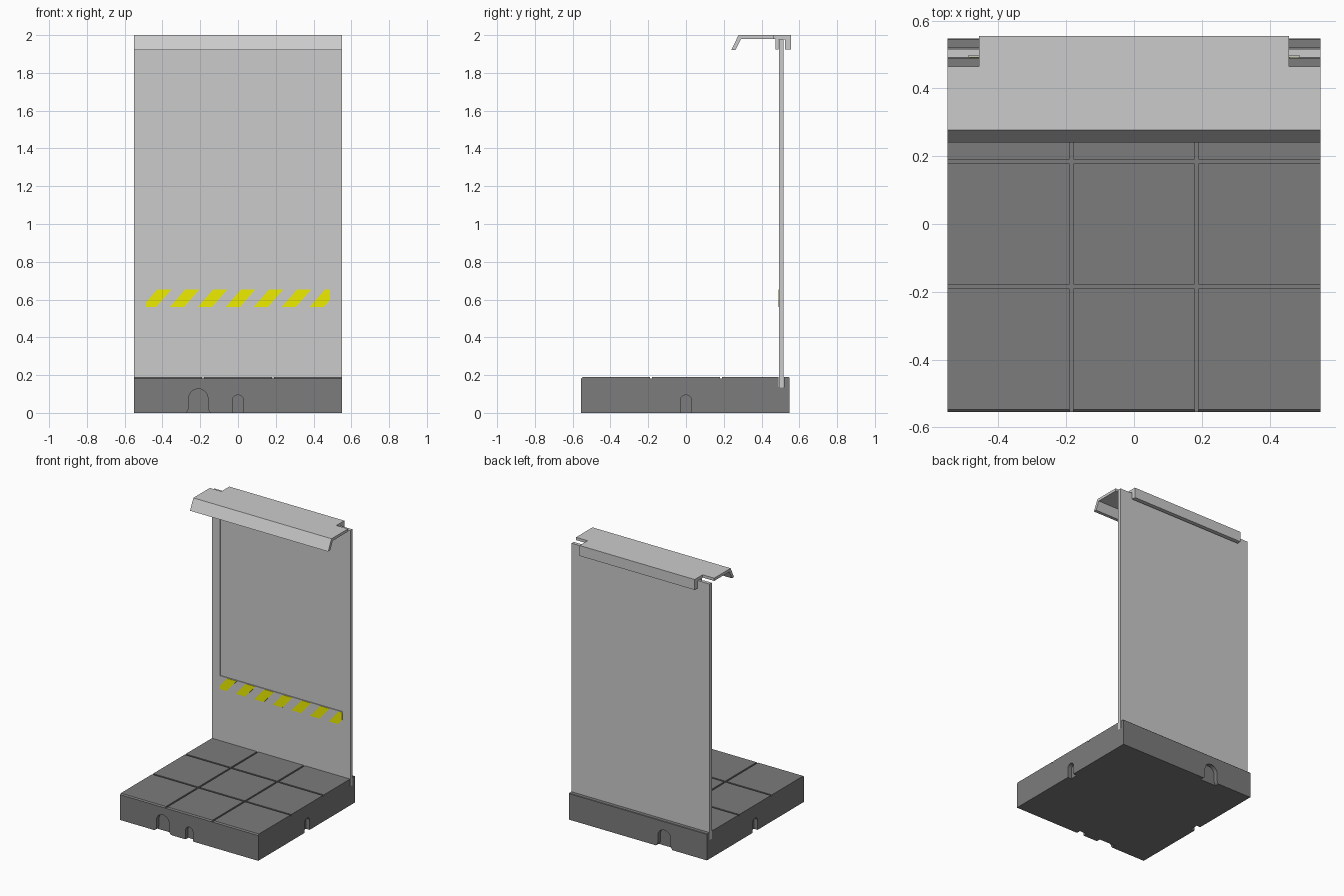
import bpy, bmesh
from math import pi, sin, cos

if "Cube" in bpy.data.objects:
    bpy.data.objects.remove(bpy.data.objects["Cube"])


def prism(name, pts, axis, a, b, mat=None):
    """Extrude a profile along x (points are y,z) or along y (points are x,z)."""
    def pos(p, d):
        return (d, p[0], p[1]) if axis == 'x' else (p[0], d, p[1])
    bm = bmesh.new()
    lo = [bm.verts.new(pos(p, a)) for p in pts]
    hi = [bm.verts.new(pos(p, b)) for p in pts]
    bm.faces.new(lo)
    bm.faces.new(hi)
    n = len(pts)
    for i in range(n):
        j = (i + 1) % n
        bm.faces.new((lo[i], lo[j], hi[j], hi[i]))
    bmesh.ops.recalc_face_normals(bm, faces=bm.faces)
    me = bpy.data.meshes.new(name)
    bm.to_mesh(me)
    bm.free()
    ob = bpy.data.objects.new(name, me)
    bpy.context.collection.objects.link(ob)
    if mat:
        me.materials.append(mat)
    return ob


def box(name, x0, x1, y0, y1, z0, z1):
    return prism(name, [(y0, z0), (y1, z0), (y1, z1), (y0, z1)], 'x', x0, x1)


def cut(ob, cutter):
    cutter.hide_render = True
    m = ob.modifiers.new("cut", 'BOOLEAN')
    m.operation, m.solver, m.object = 'DIFFERENCE', 'EXACT', cutter
    bpy.context.view_layer.objects.active = ob
    bpy.ops.object.modifier_apply(modifier=m.name)
    bpy.data.objects.remove(cutter)


def arch(c, r, top, flare=0.0):
    """Arched opening outline, optionally flared at its foot."""
    right = [(r + flare, -0.01), (r + flare, 0.0)]
    if flare:
        right += [(r + flare * 0.4, 0.008), (r, 0.025)]
    arc = [(r * cos(pi * i / 12), top - r + r * sin(pi * i / 12)) for i in range(13)]
    left = [(-x, z) for x, z in reversed(right)]
    return [(c + x, z) for x, z in right + arc + left]


def material(name, rgb):
    m = bpy.data.materials.new(name)
    m.diffuse_color = (*rgb, 1)
    m.use_nodes = True
    m.node_tree.nodes["Principled BSDF"].inputs["Base Color"].default_value = m.diffuse_color
    return m


yellow = material("yellow_paint", (0.85, 0.85, 0.0))
dark = material("dark_grey", (0.2, 0.2, 0.2))

# Floor base with chamfered front edge and a slot for the wall
H = 0.19
base = prism("floor_base", [
    (-0.555, 0), (0.547, 0), (0.547, H - 0.003), (0.544, H), (0.519, H),
    (0.519, 0.135), (0.489, 0.135), (0.489, H), (-0.547, H), (-0.555, H - 0.008),
], 'x', -0.55, 0.55, dark)

# Tile grooves
for g in (-0.185, 0.185):
    cut(base, box("groove", g - 0.006, g + 0.006, -0.6, 0.5, H - 0.009, 0.25))
    cut(base, box("groove", -0.6, 0.6, g - 0.006, g + 0.006, H - 0.009, 0.25))

# Arched openings around the base
D = 0.03
cut(base, prism("arch", arch(-0.21, 0.051, 0.127, 0.015), 'y', -0.6, -0.555 + D))
cut(base, prism("arch", arch(-0.21, 0.051, 0.127, 0.015), 'y', 0.547 - D, 0.6))
cut(base, prism("arch", arch(0, 0.029, 0.095), 'y', -0.6, -0.555 + D))
for s in (-1, 1):
    a, b = sorted((s * 0.6, s * (0.55 - D)))
    cut(base, prism("arch", arch(0, 0.029, 0.095), 'x', a, b))

# Wall panel with a shallow recess above the warning band
wall = box("wall_panel", -0.55, 0.55, 0.492, 0.516, 0.135, 1.977)
cut(wall, box("recess", -0.488, 0.488, 0.45, 0.498, 0.655, 2.1))

# Slanted warning stripes, end ones clipped to the band
z0, z1, w, lean, L = 0.56, 0.652, 0.075, 0.08, 0.486
for i in range(7):
    x = -0.508 + 0.148 * i
    pts = [(x, z0), (x + w, z0), (x + w + lean, z1), (x + lean, z1)]
    slope = (z1 - z0) / lean
    if i == 0:
        pts[0] = (-L, z0)
        pts.append((-L, z0 + (-L - x) * slope))
    if i == 6:
        pts[2:3] = [(L, z0 + (L - x - w) * slope), (L, z1)]
    prism("warning_stripe_%d" % (i + 1), pts, 'y', 0.4895, 0.494, yellow)

# Roof with sloping front lip and two legs that clip over the wall
roof = prism("roof_canopy", [
    (0.24, 1.922), (0.263, 1.922), (0.291, 1.98), (0.473, 1.98), (0.473, 1.925),
    (0.491, 1.925), (0.491, 1.978), (0.525, 1.978), (0.525, 1.925), (0.555, 1.925),
    (0.555, 2.0), (0.278, 2.0),
], 'x', -0.55, 0.55)
for s in (-1, 1):
    a, b = sorted((s * 0.458, s * 0.6))
    cut(roof, box("corner_notch", a, b, 0.465, 0.6, 1.9, 2.1))
